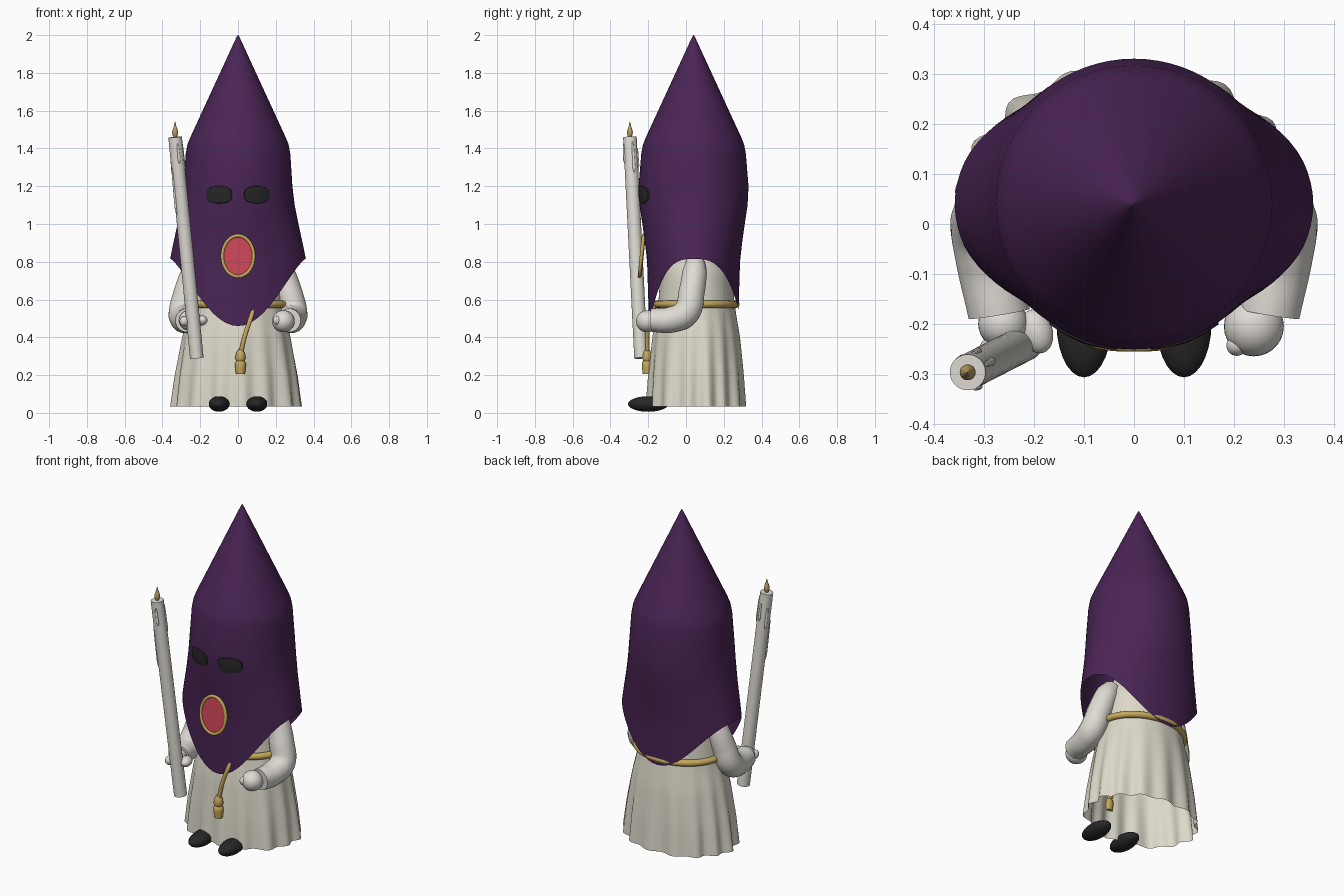
import bpy
import math
from math import sin, cos, pi
from mathutils import Vector

cube = bpy.data.objects.get("Cube")
if cube:
    bpy.data.objects.remove(cube, do_unlink=True)


def material(name, rgb):
    m = bpy.data.materials.new(name)
    m.use_nodes = True
    m.diffuse_color = (*rgb, 1)
    bsdf = m.node_tree.nodes["Principled BSDF"]
    bsdf.inputs["Base Color"].default_value = (*rgb, 1)
    bsdf.inputs["Roughness"].default_value = 0.7
    return m


PURPLE = material("purple cloth", (0.07, 0.018, 0.092))
CREAM = material("cream cloth", (0.72, 0.69, 0.59))
WHITE = material("off white", (0.74, 0.71, 0.66))
GOLD = material("gold cord", (0.56, 0.39, 0.10))
FLAME = material("flame amber", (0.50, 0.34, 0.12))
RED = material("red badge", (0.60, 0.06, 0.09))
BLACK = material("black", (0.02, 0.02, 0.02))


def finish(ob, name, mat, angle=50):
    ob.name = name
    ob.data.materials.clear()
    ob.data.materials.append(mat)
    bpy.ops.object.select_all(action="DESELECT")
    ob.select_set(True)
    bpy.context.view_layer.objects.active = ob
    bpy.ops.object.shade_smooth_by_angle(angle=math.radians(angle))
    return ob


def loft(name, rings, mat, cap_first=False, cap_last=False):
    """Skin a list of equal-length closed rings."""
    n = len(rings[0])
    verts = [p for ring in rings for p in ring]
    faces = [(r * n + i, r * n + (i + 1) % n, (r + 1) * n + (i + 1) % n, (r + 1) * n + i)
             for r in range(len(rings) - 1) for i in range(n)]
    if cap_first:
        faces.append(tuple(reversed(range(n))))
    if cap_last:
        faces.append(tuple(range(len(verts) - n, len(verts))))
    me = bpy.data.meshes.new(name)
    me.from_pydata(verts, [], faces)
    ob = bpy.data.objects.new(name, me)
    bpy.context.collection.objects.link(ob)
    return finish(ob, name, mat)


def tube(name, points, mat, cyclic=False):
    """Round tube through (x, y, z, radius) points."""
    cu = bpy.data.curves.new(name, "CURVE")
    cu.dimensions = "3D"
    cu.bevel_depth = 1
    cu.bevel_resolution = 6
    cu.use_fill_caps = True
    sp = cu.splines.new("BEZIER")
    sp.bezier_points.add(len(points) - 1)
    sp.use_cyclic_u = cyclic
    for bp, p in zip(sp.bezier_points, points):
        bp.co, bp.radius = p[:3], p[3]
        bp.handle_left_type = bp.handle_right_type = "AUTO"
    ob = bpy.data.objects.new(name, cu)
    bpy.context.collection.objects.link(ob)
    bpy.ops.object.select_all(action="DESELECT")
    ob.select_set(True)
    bpy.context.view_layer.objects.active = ob
    bpy.ops.object.convert(target="MESH")
    return finish(bpy.context.object, name, mat)


def ball(name, loc, size, mat, rot=(0, 0, 0)):
    bpy.ops.mesh.primitive_uv_sphere_add(segments=28, ring_count=16, radius=1,
                                         location=loc, rotation=rot)
    ob = bpy.context.object
    ob.scale = size
    return finish(ob, name, mat)


def ramp(table, z):
    """Interpolate (z, a, b) rows listed from high z to low z."""
    if z >= table[0][0]:
        return table[0][1:]
    for hi, lo in zip(table, table[1:]):
        if z >= lo[0]:
            t = (hi[0] - z) / (hi[0] - lo[0])
            return [h + (l - h) * t for h, l in zip(hi[1:], lo[1:])]
    return table[-1][1:]


# Hood: cone, rounded shoulder, then a flared cape with a pointed hem
HOOD = [(2.0, 0.002, 0.002), (1.985, 0.01, 0.01), (1.46, 0.252, 0.252),
        (1.42, 0.268, 0.268), (1.37, 0.277, 0.277), (1.2, 0.288, 0.291),
        (1.1, 0.3, 0.286), (1.0, 0.32, 0.271), (0.9, 0.342, 0.257),
        (0.8, 0.362, 0.246), (0.45, 0.365, 0.235)]


def hood_point(phi, z, out=0.0):
    rx, ry = ramp(HOOD, z)
    return ((rx + out) * sin(phi), 0.04 - (ry + out) * cos(phi), z)


def hem(phi):
    c = cos(phi)
    return 0.815 - (0.355 if c > 0 else 0.27) * abs(c) ** 3


SEG = 72
angles = [2 * pi * i / SEG for i in range(SEG)]
rings = [[hood_point(a, row[0]) for a in angles] for row in HOOD[:8]]
STEPS = 12
for k in range(1, STEPS + 1):
    rings.append([hood_point(a, 1 + (hem(a) - 1) * k / STEPS) for a in angles])
loft("hood", rings, PURPLE, cap_first=True)

# Eyes: thin domed patches that follow the hood
for side, label in ((1, "left"), (-1, "right")):
    rings = []
    for f in (1, 0.95, 0.7, 0.4, 0.05):
        ring = []
        for a in angles[::2]:
            u = math.copysign(abs(cos(a)) ** 0.8, cos(a)) * 0.07 * f
            v = math.copysign(abs(sin(a)) ** 0.8, sin(a)) * 0.047 * f
            z = 1.155 + v
            phi = math.asin((side * 0.1 + u) / ramp(HOOD, z)[0])
            ring.append(hood_point(phi, z, -0.002 if f == 1 else 0.008 - 0.004 * f))
        rings.append(ring)
    loft(label + "_eye", rings, BLACK, cap_last=True)


# Badge: flat tilted oval with a gold rim
def badge_point(a, f, out):
    v = 0.108 * f * sin(a)
    return (0.083 * f * cos(a), -0.234 + 0.1 * v - out, 0.83 + v)


loft("badge", [[badge_point(a, 1, o) for a in angles[::2]] for o in (-0.01, 0.004)],
     RED, True, True)
tube("badge_rim", [(*badge_point(a, 1, 0.002), 0.009) for a in angles[::3]], GOLD, True)

# Robe: pleated open skirt below the belt, torso above
ROBE = [(0.95, 0.13, 0.1), (0.85, 0.19, 0.15), (0.75, 0.23, 0.19), (0.6, 0.245, 0.2),
        (0.55, 0.25, 0.206), (0.4, 0.285, 0.23), (0.2, 0.318, 0.247), (0.035, 0.336, 0.256)]
rings = []
for k in range(25):
    z = 0.95 + (0.035 - 0.95) * k / 24
    rx, ry = ramp(ROBE, z)
    depth = 0.04 * max(0, 0.58 - z) / 0.55
    ring = []
    for i in range(144):
        a = 2 * pi * i / 144
        fold = 1 + depth * (sin(15 * a + 0.6 * sin(3 * a)) + 0.4 * sin(7 * a + 1))
        ring.append((rx * fold * sin(a) - 0.006, 0.055 - ry * fold * cos(a), z))
    rings.append(ring)
loft("robe", rings, CREAM, cap_first=True)

# Belt with hanging cord and tassel
tube("belt", [(0.257 * sin(a), 0.052 - 0.212 * cos(a), 0.575, 0.019)
              for a in angles[::3]], GOLD, True)
tube("belt_cord", [(0.085, -0.165, 0.57, 0.012), (0.07, -0.195, 0.51, 0.012),
                   (0.04, -0.205, 0.42, 0.012), (0.015, -0.205, 0.32, 0.012)], GOLD)
TASSEL = [(0.335, 0.012), (0.32, 0.022), (0.29, 0.028), (0.275, 0.021), (0.265, 0.028),
          (0.25, 0.029), (0.205, 0.024)]
loft("tassel", [[(0.013 + r * sin(a), -0.205 - r * cos(a), z) for a in angles[::3]]
                for z, r in TASSEL], GOLD, True, True)

# Sleeves and shoes
for side, label in ((1, "left"), (-1, "right")):
    tube(label + "_sleeve", [(side * x, y, z, r) for x, y, z, r in (
        (0.2, 0.05, 0.8, 0.05), (0.235, 0.045, 0.74, 0.066), (0.27, 0.03, 0.64, 0.07),
        (0.296, 0.0, 0.53, 0.072), (0.288, -0.07, 0.495, 0.07),
        (0.27, -0.18, 0.49, 0.063))], WHITE)
    ball(label + "_shoe", (side * 0.1, -0.2, 0.047), (0.055, 0.107, 0.041), BLACK)

# Hands
ball("left_hand", (0.24, -0.205, 0.485), (0.06, 0.06, 0.058), WHITE)
ball("left_thumb", (0.206, -0.243, 0.49), (0.021, 0.021, 0.024), WHITE)
ball("right_hand", (-0.262, -0.2, 0.49), (0.05, 0.05, 0.052), WHITE)
ball("right_fingers", (-0.195, -0.215, 0.49), (0.032, 0.045, 0.028), WHITE, (0, 0, 0.3))
ball("right_thumb", (-0.285, -0.25, 0.485), (0.024, 0.024, 0.026), WHITE)

# Candle: leaning cylinder with wax drips
base, top = Vector((-0.218, -0.238, 0.29)), Vector((-0.333, -0.297, 1.46))
axis = top - base
turn = axis.to_track_quat("Z", "Y").to_euler()
bpy.ops.mesh.primitive_cylinder_add(vertices=32, radius=0.036, depth=axis.length,
                                    location=(base + top) / 2, rotation=turn)
finish(bpy.context.object, "candle", WHITE)
for i, (a, hi, lo) in enumerate(((0.4, 0.98, 0.84), (2.6, 0.93, 0.82), (3.6, 0.86, 0.65),
                                 (5.0, 0.97, 0.88), (1.4, 0.95, 0.86))):
    off = Vector((0.035 * cos(a), 0.035 * sin(a), 0))
    p, q = base + axis * hi + off, base + axis * lo + off
    tube("wax_drip_%d" % (i + 1), [(*p, 0.004), (*p.lerp(q, 0.2), 0.006),
                                   (*p.lerp(q, 0.85), 0.008), (*q, 0.003)], WHITE)

# Flame
FLAME_ROWS = [(1.455, 0.006), (1.47, 0.013), (1.485, 0.016), (1.5, 0.013),
              (1.52, 0.006), (1.542, 0.001)]
loft("flame", [[(top.x + r * cos(a), top.y + r * sin(a), z) for a in angles[::4]]
               for z, r in FLAME_ROWS], FLAME, True, True)
